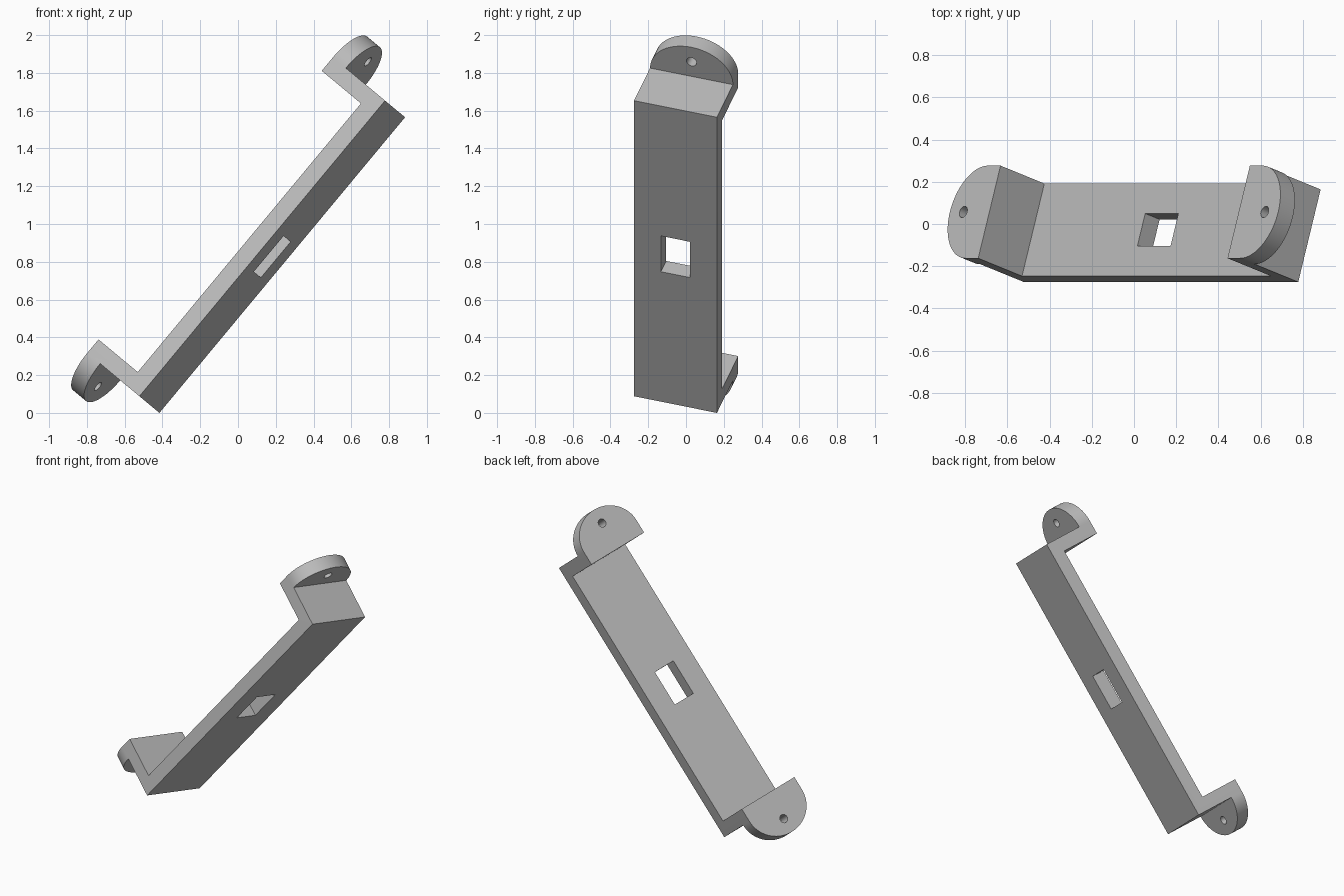
import bpy, bmesh, math
from mathutils import Vector, Matrix

if "Cube" in bpy.data.objects:
    bpy.data.objects.remove(bpy.data.objects["Cube"], do_unlink=True)

LENGTH, WIDTH, RISE, THICK = 2.035, 0.46, 0.376, 0.093
REACH, OVER = 0.2, 0.1

# Local axes of the tilted bracket: along, across and out of the plate
along = Vector((0.639, 0, 0.769)).normalized()
across = Vector((0.23, 0.954, -0.192))
across = (across - along * across.dot(along)).normalized()
out = along.cross(across)
frame = Matrix((along, across, out)).transposed().to_4x4()
frame.translation = (-0.522, -0.275, 0.088)


def prism(name, points, sweep):
    """Extrude a closed outline of 3D points along a vector."""
    bm = bmesh.new()
    face = bm.faces.new([bm.verts.new(p) for p in points])
    res = bmesh.ops.extrude_face_region(bm, geom=[face])
    verts = [g for g in res["geom"] if isinstance(g, bmesh.types.BMVert)]
    bmesh.ops.translate(bm, verts=verts, vec=sweep)
    bmesh.ops.recalc_face_normals(bm, faces=bm.faces)
    mesh = bpy.data.meshes.new(name)
    bm.to_mesh(mesh)
    bm.free()
    obj = bpy.data.objects.new(name, mesh)
    bpy.context.collection.objects.link(obj)
    obj.matrix_world = frame
    return obj


def combine(target, tool, operation):
    """Apply a boolean and remove the helper."""
    tool.hide_render = True
    mod = target.modifiers.new("cut", 'BOOLEAN')
    mod.object, mod.operation, mod.solver = tool, operation, 'EXACT'
    bpy.context.view_layer.objects.active = target
    bpy.ops.object.modifier_apply(modifier=mod.name)
    bpy.data.objects.remove(tool, do_unlink=True)


def ellipse(x, y, rx, ry, start, sweep, count):
    return [(x + rx * math.cos(start + sweep * i / count),
             y + ry * math.sin(start + sweep * i / count), -OVER)
            for i in range(count + 1)]


# Folded strip: plate, two end walls and two outward feet
half = [(0, 0), (0, RISE - THICK), (-REACH - OVER, RISE - THICK),
        (-REACH - OVER, RISE), (THICK, RISE), (THICK, THICK)]
side = half + [(LENGTH - l, n) for l, n in reversed(half)]
bracket = prism("bracket", [(l, -OVER, n) for l, n in side],
                (0, WIDTH + 2 * OVER, 0))

# Rounded plan outline trims the strip to width and rounds the feet
mid = WIDTH / 2
plan = (ellipse(LENGTH, mid, REACH, mid, -math.pi / 2, math.pi, 48)
        + ellipse(0, mid, REACH, mid, math.pi / 2, math.pi, 48))
combine(bracket, prism("outline", plan, (0, 0, RISE + 2 * OVER)), 'INTERSECT')

# Rectangular window through the plate
c, hl, hw = LENGTH / 2, 0.123, 0.081
window = [(c + sx * hl, mid + sy * hw, -OVER)
          for sx, sy in ((-1, -1), (1, -1), (1, 1), (-1, 1))]
combine(bracket, prism("window", window, (0, 0, RISE)), 'DIFFERENCE')

# Screw hole in each foot
for l in (-REACH / 2, LENGTH + REACH / 2):
    ring = ellipse(l, mid, 0.028, 0.028, 0, 2 * math.pi, 24)[:-1]
    combine(bracket, prism("hole", ring, (0, 0, RISE + 2 * OVER)), 'DIFFERENCE')

# Single plain grey
grey = bpy.data.materials.new("grey")
grey.use_nodes = True
colour = (0.5, 0.5, 0.5, 1)
grey.diffuse_color = colour
grey.node_tree.nodes["Principled BSDF"].inputs["Base Color"].default_value = colour
bracket.data.materials.clear()
bracket.data.materials.append(grey)

bpy.ops.object.select_all(action='DESELECT')
bracket.select_set(True)
bpy.context.view_layer.objects.active = bracket
bpy.ops.object.shade_smooth_by_angle(angle=math.radians(30))
